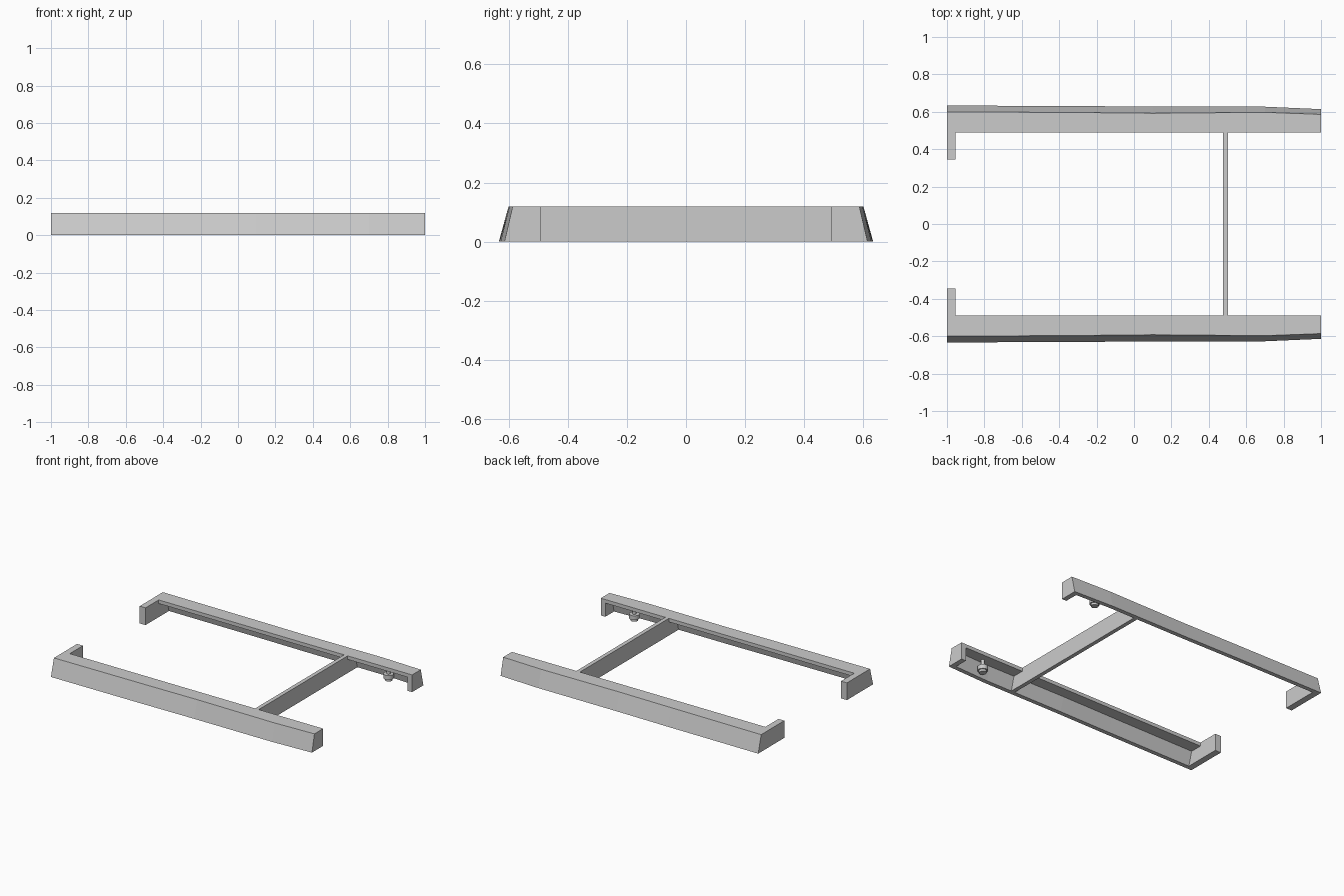
import bpy
import bmesh

old = bpy.data.objects.get("Cube")
if old:
    bpy.data.objects.remove(old, do_unlink=True)

# One grey for everything
grey = bpy.data.materials.new("mid_grey")
grey.use_nodes = True
GREY = (0.6, 0.6, 0.6, 1)
grey.diffuse_color = GREY
grey.node_tree.nodes["Principled BSDF"].inputs["Base Color"].default_value = GREY

H = 0.12        # overall height
LIP = H - 0.025  # underside of the top plate
INNER = 0.49    # inner edge of the top plate
WALL = 0.03     # outer wall thickness

# Stations along the rail: x, outer y at the top, outer y at the bottom
STATIONS = [(-1, 0.60, 0.633), (-0.3, 0.596, 0.631), (0.1, 0.592, 0.627),
            (0.7, 0.597, 0.627), (1, 0.586, 0.614)]


def outer(x):
    """Outer wall y at top and bottom for any x."""
    for (xa, ta, ba), (xb, tb, bb) in zip(STATIONS, STATIONS[1:]):
        if x <= xb:
            f = (x - xa) / (xb - xa)
            return ta + (tb - ta) * f, ba + (bb - ba) * f


def finish(name, bm):
    bmesh.ops.recalc_face_normals(bm, faces=bm.faces)
    mesh = bpy.data.meshes.new(name)
    bm.to_mesh(mesh)
    bm.free()
    mesh.materials.append(grey)
    ob = bpy.data.objects.new(name, mesh)
    bpy.context.collection.objects.link(ob)
    return ob


def loft(name, xs, section, side):
    """Sweep a (y, z) section along x; side mirrors it in y."""
    bm = bmesh.new()
    rings = [[bm.verts.new((x, side * y, z)) for y, z in section(x)] for x in xs]
    for a, b in zip(rings, rings[1:]):
        for i in range(len(a)):
            j = (i + 1) % len(a)
            bm.faces.new((a[i], a[j], b[j], b[i]))
    bm.faces.new(rings[0])
    bm.faces.new(rings[-1])
    return finish(name, bm)


def rail_section(x):
    top, low = outer(x)
    return [(INNER, H), (top, H), (low, 0), (low - WALL, 0),
            (top - WALL + 0.006, LIP), (INNER, LIP)]


def cavity_section(x):
    top, low = outer(x)
    return [(INNER, 0), (low - WALL, 0), (top - WALL + 0.006, LIP), (INNER, LIP)]


def hook_section(x):
    return [(0.345, 0)] + cavity_section(x)[1:] + [(INNER, H), (0.345, H)]


def bar_section(x):
    half = cavity_section(x)[1:] + [(INNER, H)]
    return half + [(-y, z) for y, z in reversed(half)]


def disc(name, x, y, z0, z1, radius):
    bm = bmesh.new()
    bmesh.ops.create_cone(bm, cap_ends=True, segments=20, radius1=radius,
                          radius2=radius, depth=z1 - z0)
    bmesh.ops.translate(bm, verts=bm.verts, vec=(x, y, (z0 + z1) / 2))
    ob = finish(name, bm)
    bpy.ops.object.select_all(action="DESELECT")
    ob.select_set(True)
    bpy.context.view_layer.objects.active = ob
    bpy.ops.object.shade_smooth_by_angle()


for word, side in (("front", -1), ("back", 1)):
    # Hollow rail with sloping outer wall, closed at both ends
    loft(word + "_rail", [s[0] for s in STATIONS], rail_section, side)
    loft(word + "_end_wall", [0.965, 1], cavity_section, side)
    loft(word + "_hook", [-1, -0.955], hook_section, side)
    # Small foot under the top plate
    y = side * 0.545
    disc(word + "_foot_head", 0.78, y, 0.02, 0.05, 0.033)
    disc(word + "_foot_tip", 0.78, y, 0.005, 0.02, 0.024)
    disc(word + "_foot_stem", 0.78, y, 0.05, LIP, 0.012)

# Thin bar joining the rails
loft("cross_bar", [0.475, 0.503], bar_section, 1)
